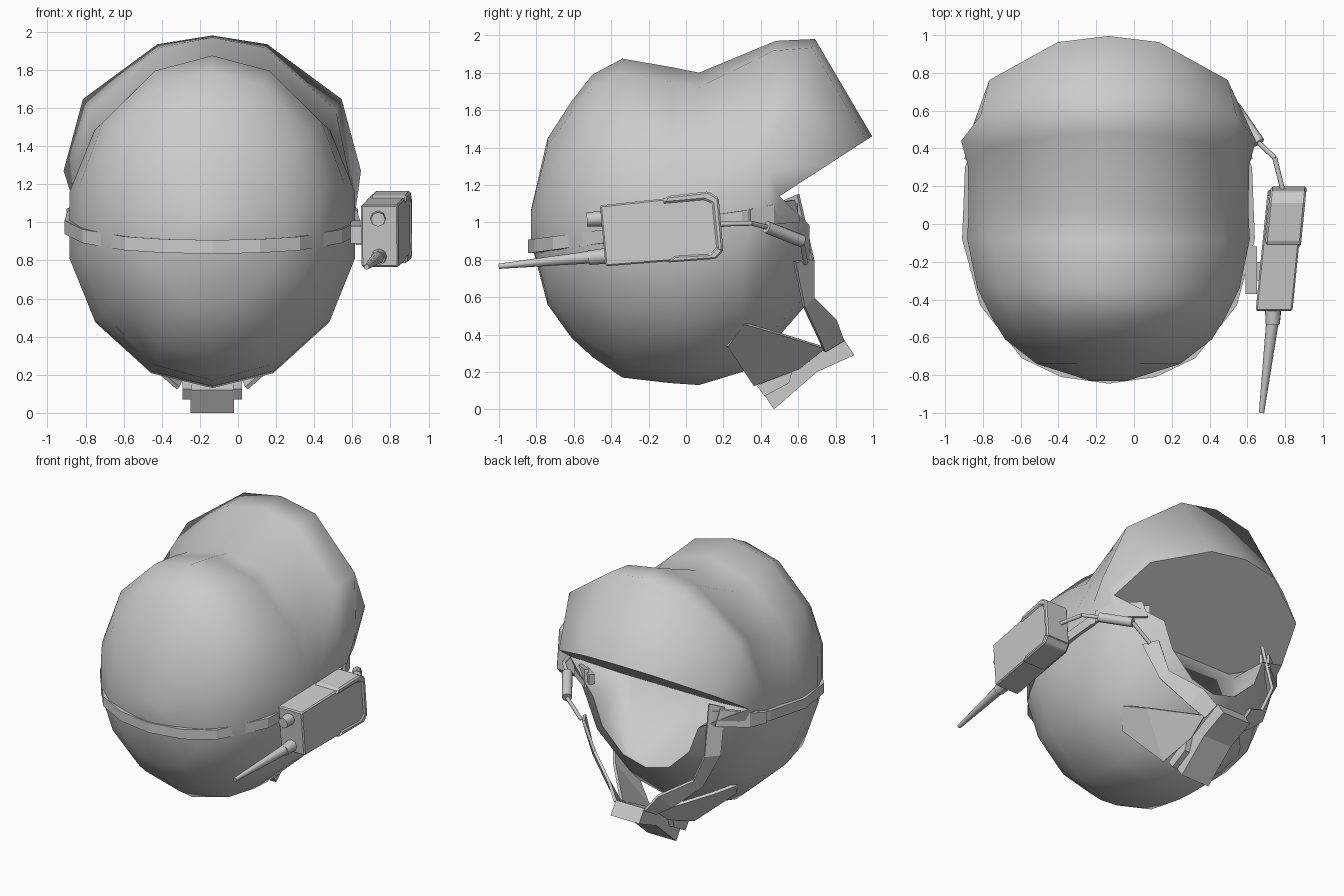
import bpy, bmesh, math
from mathutils import Vector, Matrix

if "Cube" in bpy.data.objects:
    bpy.data.objects.remove(bpy.data.objects["Cube"], do_unlink=True)

CX = -0.135  # helmet centre line

GREY = bpy.data.materials.new("plain_grey")
GREY.use_nodes = True
GREY.diffuse_color = (0.6, 0.6, 0.6, 1)
GREY.node_tree.nodes["Principled BSDF"].inputs["Base Color"].default_value = (0.6, 0.6, 0.6, 1)


def finish(name, bm, smooth=None):
    """Turn a bmesh into a named object with the grey material."""
    bmesh.ops.recalc_face_normals(bm, faces=bm.faces)
    mesh = bpy.data.meshes.new(name)
    bm.to_mesh(mesh)
    bm.free()
    obj = bpy.data.objects.new(name, mesh)
    bpy.context.collection.objects.link(obj)
    mesh.materials.append(GREY)
    if smooth:
        bpy.ops.object.select_all(action="DESELECT")
        obj.select_set(True)
        bpy.context.view_layer.objects.active = obj
        bpy.ops.object.shade_smooth_by_angle(angle=math.radians(smooth))
    return obj


def loft(name, loops, smooth=None):
    """Skin closed loops of points and cap both ends."""
    bm = bmesh.new()
    rows = [[bm.verts.new(p) for p in loop] for loop in loops]
    n = len(rows[0])
    for a, b in zip(rows, rows[1:]):
        for i in range(n):
            j = (i + 1) % n
            bm.faces.new((a[i], a[j], b[j], b[i]))
    bm.faces.new(rows[0])
    bm.faces.new(rows[-1])
    return finish(name, bm, smooth)


def prism(name, profile, x0, x1):
    """Extrude a (y, z) profile along x."""
    return loft(name, [[(x, y, z) for y, z in profile] for x in (x0, x1)])


def strip(name, pairs, thickness, side=1):
    """Thin strap from pairs of edge points; x is measured from the centre line."""
    bm = bmesh.new()
    rows = [[bm.verts.new((CX + side * x, y, z)) for x, y, z in pair] for pair in pairs]
    for a, b in zip(rows, rows[1:]):
        bm.faces.new((a[0], a[1], b[1], b[0]))
    obj = finish(name, bm)
    mod = obj.modifiers.new("thickness", "SOLIDIFY")
    mod.thickness = thickness
    mod.offset = 0
    return obj


def rod(name, a, b, r0, r1, sides=8):
    """Tapered cylinder between two points."""
    a, b = Vector(a), Vector(b)
    d = b - a
    bm = bmesh.new()
    m = Matrix.Translation((a + b) / 2) @ d.to_track_quat("Z", "Y").to_matrix().to_4x4()
    bmesh.ops.create_cone(bm, cap_ends=True, segments=sides, radius1=r0, radius2=r1,
                          depth=d.length, matrix=m)
    return finish(name, bm, 50)


# Ring pieces for the shell: seven upper points, then seven lower points
UPPER = [math.radians(d) for d in (12, 36, 65, 90, 115, 144, 168)]
LOWER = [a + math.pi for a in UPPER]


def ring(y, lo, hi, w, angles):
    return [(CX + w * math.cos(a), y, (lo + hi) / 2 + (hi - lo) / 2 * math.sin(a)) for a in angles]


def arch(fy, fz, cy, cz, w):
    """Leaning arch from its feet to its crown."""
    shape = [(1, 0), (0.87, 0.53), (0.37, 0.935), (0, 1)]
    shape += [(-x, h) for x, h in reversed(shape[:-1])]
    return [(CX + w * x, fy + (cy - fy) * h, fz + (cz - fz) * h) for x, h in shape]


# Back of the shell: (y, bottom, top, half width)
back = [(-0.83, 0.9, 1.06, 0.1), (-0.74, 0.56, 1.45, 0.39), (-0.61, 0.38, 1.65, 0.56),
        (-0.5, 0.28, 1.79, 0.63), (-0.34, 0.17, 1.875, 0.71), (-0.08, 0.14, 1.83, 0.765),
        (0.07, 0.13, 1.8, 0.757)]
loops = [ring(*r, UPPER + LOWER) for r in back]

# Flared hood above, rounded jaw below
arches = [(0.31, 1.16, 0.48, 1.97, 0.745), (0.44, 1.27, 0.69, 1.98, 0.78),
          (0.5, 1.14, 0.995, 1.46, 0.725)]
jaw = [(0.3, 0.2, 1.76, 0.735), (0.47, 0.36, 1.75, 0.65), (0.66, 0.58, 1.6, 0.435)]
loops += [arch(*a) + ring(*j, LOWER) for a, j in zip(arches, jaw)]

# Recessed opening: hood underside runs back to a sloping inner wall
inner = [(CX + 0.42 * math.cos(a), 0.33, 1.03) for a in UPPER]
inner += [(x, 0.64 - 0.67 * (z - 0.58), z) for x, y, z in ring(0, 0.58, 1.6, 0.425, LOWER)]
loft("helmet_shell", loops + [inner], 70)

# Band around the shell, rising toward the face
half = [(0.5, 0.6), (0.69, 0.46), (0.76, 0.3), (0.775, -0.08), (0.68, -0.43), (0.46, -0.71), (0.25, -0.81)]
path = half + [(0, -0.845)] + [(-x, y) for x, y in reversed(half)]
band = []
for x, y in path:
    z = 0.87 + 0.135 * (y + 0.85)
    k = 0.95
    band.append([(CX + x * s, y * s, z + h) for s, h in
                 ((1, -0.036), (1, 0.036), (k, 0.036), (k, -0.036))])
loft("head_band", band)

# Chin straps and band ends, mirrored; the left strap starts lower, at the cable
front_strap = [((0.47, 0.6, 1.15), (0.55, 0.53, 1.12)), ((0.49, 0.68, 0.8), (0.55, 0.58, 0.79)),
               ((0.4, 0.68, 0.6), (0.44, 0.63, 0.55)), ((0.2, 0.8, 0.48), (0.25, 0.71, 0.38)),
               ((0.12, 0.84, 0.37), (0.14, 0.74, 0.31))]
for side, tag, first in ((1, "left", 1), (-1, "right", 0)):
    strip("front_strap_" + tag, front_strap[first:], 0.02, side)
    strip("rear_strap_" + tag,
          [((0.5, 0.31, 0.46), (0.42, 0.22, 0.34)), ((0.4, 0.45, 0.42), (0.18, 0.36, 0.13)),
           ((0.14, 0.74, 0.33), (0.14, 0.6, 0.22))], 0.02, side)
    prism("chin_clip_" + tag, [(0.42, 0.07), (0.55, 0.14), (0.58, 0.24), (0.38, 0.125)],
          CX + side * 0.11, CX + side * 0.155)
    strip("band_end_" + tag, [((0.75, 0.34, 0.99), (0.75, 0.34, 1.07)),
                              ((0.7, 0.46, 0.99), (0.7, 0.46, 1.095)),
                              ((0.52, 0.6, 1.0), (0.54, 0.57, 1.12))], 0.03, side)

# Chin cup
prism("chin_cup", [(0.84, 0.38), (0.9, 0.29), (0.7, 0.2), (0.47, 0), (0.39, 0.12),
                   (0.54, 0.23), (0.74, 0.33)], CX - 0.115, CX + 0.115)


# Radio on the left side: slanted body, yawed slightly outward
def radio_part(name, profile, x0, x1, bevel):
    """Extrude a profile and shear it outward toward the back."""
    obj = prism(name, profile, x0, x1)
    for v in obj.data.vertices:
        v.co.x += 0.1 * (v.co.y + 0.45)
    mod = obj.modifiers.new("edge", "BEVEL")
    mod.width = bevel
    mod.segments = 1
    return obj


radio_part("radio_body", [(-0.46, 1.09), (0.1, 1.15), (0.15, 1.12), (0.18, 0.85),
                          (0.14, 0.81), (-0.43, 0.765)], 0.645, 0.84, 0.008)
radio_part("radio_top_guard", [(-0.13, 1.1), (-0.1, 1.14), (0.12, 1.165), (0.175, 1.13),
                               (0.2, 0.84), (0.165, 0.85), (0.14, 1.1), (0.1, 1.12)],
           0.66, 0.85, 0.01)
radio_part("radio_lower_guard", [(-0.1, 0.785), (-0.06, 0.82), (0.13, 0.83), (0.165, 0.87),
                                 (0.2, 0.85), (0.16, 0.805)], 0.66, 0.85, 0.008)
rod("radio_knob", (0.735, -0.44, 1.02), (0.735, -0.53, 1.015), 0.042, 0.038)
rod("antenna_base", (0.74, -0.43, 0.82), (0.735, -0.52, 0.81), 0.042, 0.038)
rod("antenna", (0.735, -0.5, 0.815), (0.675, -1.0, 0.765), 0.034, 0.014)
prism("radio_bracket", [(-0.37, 0.89), (-0.37, 0.98), (-0.12, 1.01), (-0.12, 0.92)], 0.59, 0.65)
prism("bracket_clip", [(-0.3, 0.88), (-0.3, 0.97), (-0.2, 0.98), (-0.2, 0.89)], 0.62, 0.69)

# Cable from the radio to the front strap
cable = [(0.79, 0.17, 0.99), (0.745, 0.35, 0.995), (0.66, 0.43, 0.975),
         (0.53, 0.62, 0.9), (0.4, 0.64, 0.78)]
for i, (a, b) in enumerate(zip(cable, cable[1:])):
    r = 0.034 if i == 2 else 0.013
    rod("cable_%d" % (i + 1), a, b, r, r)
